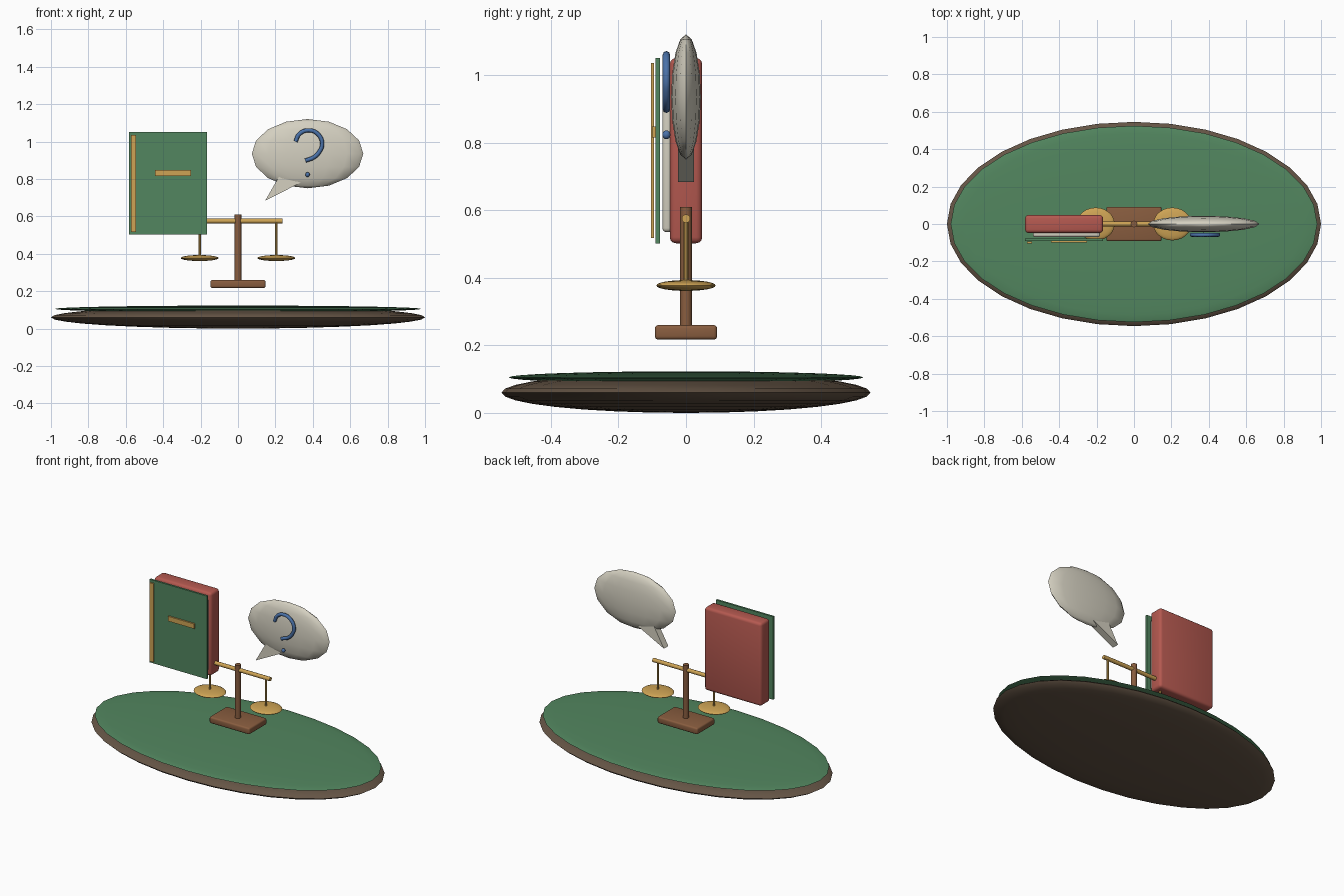
import bpy, bmesh, math
from mathutils import Matrix, Vector

if "Cube" in bpy.data.objects:
    bpy.data.objects.remove(bpy.data.objects["Cube"])

def mat(name, c):
    m = bpy.data.materials.new(name)
    m.diffuse_color = (*c, 1)
    m.use_nodes = True
    m.node_tree.nodes["Principled BSDF"].inputs["Base Color"].default_value = m.diffuse_color
    return m

BROWN = mat("dark_wood", (0.13, 0.09, 0.06))
GREEN = mat("green", (0.085, 0.24, 0.115))
RED = mat("red", (0.46, 0.10, 0.08))
CREAM = mat("cream", (0.66, 0.63, 0.53))
GOLD = mat("gold", (0.62, 0.37, 0.09))
WOOD = mat("wood", (0.25, 0.11, 0.05))
BLUE = mat("blue", (0.07, 0.17, 0.40))

def finish(name, bm, m, smooth=True):
    bmesh.ops.recalc_face_normals(bm, faces=bm.faces)
    me = bpy.data.meshes.new(name)
    bm.to_mesh(me)
    bm.free()
    me.materials.append(m)
    ob = bpy.data.objects.new(name, me)
    bpy.context.collection.objects.link(ob)
    if smooth:
        bpy.ops.object.select_all(action='DESELECT')
        ob.select_set(True)
        bpy.context.view_layer.objects.active = ob
        bpy.ops.object.shade_smooth_by_angle(angle=math.radians(40))
    return ob

def ellipsoid(name, c, r, m, seg=32, rings=16):
    bm = bmesh.new()
    bmesh.ops.create_uvsphere(bm, u_segments=seg, v_segments=rings, radius=1,
                              matrix=Matrix.Translation(c) @ Matrix.Diagonal((*r, 1)))
    return finish(name, bm, m)

def box(name, lo, hi, m, bevel=0):
    lo, hi = Vector(lo), Vector(hi)
    bm = bmesh.new()
    bmesh.ops.create_cube(bm, size=1, matrix=Matrix.Translation((lo + hi) / 2)
                          @ Matrix.Diagonal((*(hi - lo), 1)))
    if bevel:
        bmesh.ops.bevel(bm, geom=bm.edges[:], offset=bevel, segments=3,
                        profile=0.5, affect='EDGES')
    return finish(name, bm, m, bool(bevel))

def rod(name, a, b, r, m, seg=12):
    a, b = Vector(a), Vector(b)
    rot = (b - a).to_track_quat('Z', 'Y').to_matrix().to_4x4()
    bm = bmesh.new()
    bmesh.ops.create_cone(bm, cap_ends=True, segments=seg, radius1=r, radius2=r,
                          depth=(b - a).length, matrix=Matrix.Translation((a + b) / 2) @ rot)
    return finish(name, bm, m)

# oval table base and felt top
ellipsoid("base_disc", (0, 0, 0.06), (1, 0.546, 0.06), BROWN)
ellipsoid("felt_top", (0, 0, 0.105), (0.98, 0.525, 0.018), GREEN)

# book: block, pages, front cover, trims
box("book_block", (-0.582, -0.048, 0.502), (-0.165, 0.048, 1.05), RED, 0.018)
box("book_pages", (-0.54, -0.07, 0.535), (-0.182, -0.04, 1.015), CREAM, 0.012)
box("book_cover", (-0.582, -0.09, 0.502), (-0.165, -0.077, 1.05), GREEN)
box("spine_trim", (-0.572, -0.104, 0.517), (-0.546, -0.094, 1.035), GOLD)
box("cover_label", (-0.443, -0.1, 0.815), (-0.25, -0.088, 0.847), GOLD)

# balance scale
box("scale_foot", (-0.147, -0.092, 0.217), (0.147, 0.092, 0.26), WOOD, 0.01)
rod("scale_post", (0, 0, 0.25), (0, 0, 0.61), 0.018, WOOD)
rod("scale_beam", (-0.238, 0, 0.575), (0.238, 0, 0.575), 0.013, GOLD, 10)
for side, s in (("left", -1), ("right", 1)):
    rod(side + "_hanger", (s * 0.205, 0, 0.375), (s * 0.205, 0, 0.572), 0.007, GOLD, 8)
    ellipsoid(side + "_pan", (s * 0.205, 0, 0.377), (0.102, 0.088, 0.016), GOLD, 24, 12)

# speech bubble with wedge tail
ellipsoid("bubble", (0.372, 0, 0.935), (0.298, 0.044, 0.185), CREAM, 16, 8)
bm = bmesh.new()
f = bm.faces.new([bm.verts.new((x, -0.023, z)) for x, z in
                  ((0.145, 0.683), (0.335, 0.78), (0.222, 0.818))])
ext = bmesh.ops.extrude_face_region(bm, geom=[f])["geom"]
bmesh.ops.translate(bm, vec=(0, 0.046, 0), verts=[v for v in ext if isinstance(v, bmesh.types.BMVert)])
finish("bubble_tail", bm, CREAM, False)

# question mark: bent tube and dot
pts = [(0.308, 1.0), (0.328, 1.04), (0.38, 1.06), (0.43, 1.037),
       (0.45, 0.99), (0.435, 0.945), (0.405, 0.915), (0.36, 0.898)]
cu = bpy.data.curves.new("hook", 'CURVE')
cu.dimensions = '3D'
cu.bevel_depth = 0.011
cu.bevel_resolution = 2
cu.resolution_u = 4
cu.use_fill_caps = True
sp = cu.splines.new('BEZIER')
sp.bezier_points.add(len(pts) - 1)
for p, (x, z) in zip(sp.bezier_points, pts):
    p.co = (x, -0.058, z)
    p.handle_left_type = p.handle_right_type = 'AUTO'
cu.materials.append(BLUE)
bpy.context.collection.objects.link(bpy.data.objects.new("question_hook", cu))
ellipsoid("question_dot", (0.372, -0.058, 0.823), (0.012, 0.012, 0.013), BLUE, 12, 8)
